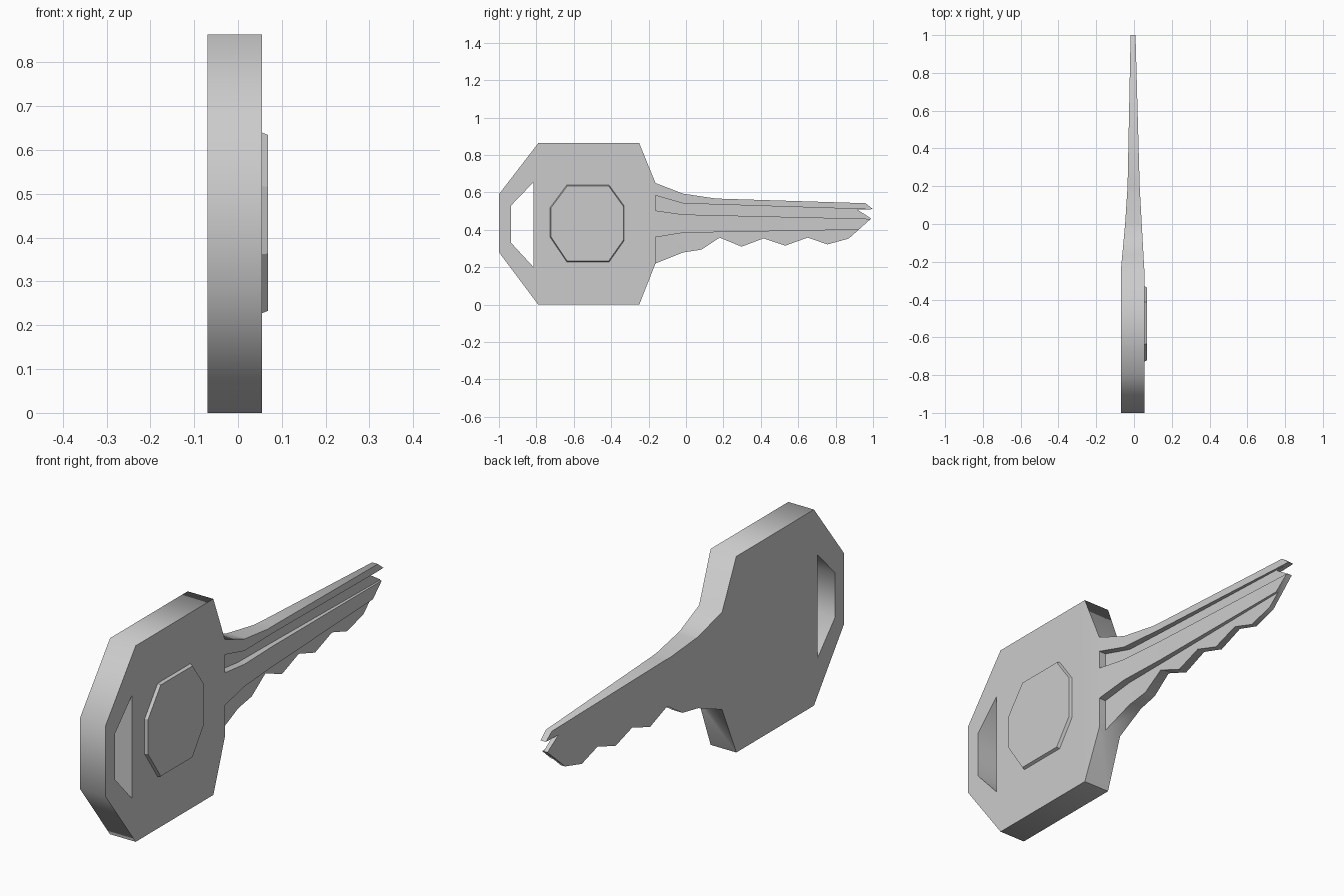
import bpy
import bmesh
import math

cube = bpy.data.objects.get("Cube")
if cube:
    bpy.data.objects.remove(cube, do_unlink=True)

metal = bpy.data.materials.new("grey metal")
metal.use_nodes = True
GREY = (0.6, 0.6, 0.6, 1)
metal.diffuse_color = GREY
metal.node_tree.nodes["Principled BSDF"].inputs["Base Color"].default_value = GREY

# Thickness taper along the key: y, back x, groove floor x, front x
TAPER = [(-0.25, -0.07, 0.02, 0.055), (0.0, -0.047, 0.01, 0.041),
         (0.2, -0.034, 0.007, 0.03), (1.0, -0.018, 0.0, 0.008)]
BACK, FLOOR, FRONT = 1, 2, 3


def level(column):
    """Surface height x as a function of y, straight between stations."""
    def height(y):
        if y <= TAPER[0][0]:
            return TAPER[0][column]
        for a, b in zip(TAPER, TAPER[1:]):
            if y <= b[0] or b is TAPER[-1]:
                t = (y - a[0]) / (b[0] - a[0])
                return a[column] + t * (b[column] - a[column])
    return height


def slab(name, outline, low, high):
    """Extrude a (y, z) outline sideways between two height functions."""
    bm = bmesh.new()
    bm.faces.new([bm.verts.new((0, y, z)) for y, z in outline])
    for station in TAPER[:-1]:
        bmesh.ops.bisect_plane(bm, geom=bm.verts[:] + bm.edges[:] + bm.faces[:],
                               dist=1e-4, plane_co=(0, station[0], 0),
                               plane_no=(0, 1, 0))
    base = bm.verts[:]
    made = bmesh.ops.extrude_face_region(bm, geom=bm.faces[:], use_keep_orig=True)
    for v in made["geom"]:
        if isinstance(v, bmesh.types.BMVert):
            v.co.x = high(v.co.y)
    for v in base:
        v.co.x = low(v.co.y)
    bmesh.ops.recalc_face_normals(bm, faces=bm.faces[:])
    mesh = bpy.data.meshes.new(name)
    bm.to_mesh(mesh)
    bm.free()
    mesh.materials.append(metal)
    obj = bpy.data.objects.new(name, mesh)
    bpy.context.collection.objects.link(obj)
    return obj


# Head and toothed blade with the split tip
head = [(-0.25, 0), (-0.79, 0), (-1, 0.28), (-1, 0.59), (-0.79, 0.863), (-0.25, 0.863)]
spine = [(-0.163, 0.65), (-0.015, 0.593), (0.16, 0.567), (0.96, 0.542)]
tip = [(1, 0.51), (0.915, 0.509), (0.99, 0.46), (0.87, 0.353)]
teeth = [(0.757, 0.322), (0.65, 0.358), (0.53, 0.315), (0.415, 0.354),
         (0.297, 0.31), (0.18, 0.358), (0.083, 0.294), (-0.015, 0.279), (-0.163, 0.22)]
body = slab("key_body", head + spine + tip + teeth, level(BACK), level(FRONT))

# Key ring hole, upper groove and recessed toothed edge
cuts = {
    "ring_hole_cutter": ([(-0.935, 0.33), (-0.935, 0.53), (-0.815, 0.655),
                          (-0.815, 0.2)], lambda y: -0.3),
    "groove_cutter": ([(-0.163, 0.583), (-0.015, 0.541), (1.05, 0.507),
                       (1.05, 0.457), (-0.015, 0.482), (-0.163, 0.503)], level(FLOOR)),
    "tooth_recess_cutter": ([(-0.163, 0.36), (-0.015, 0.384), (1.1, 0.404),
                             (1.1, -0.1), (-0.163, -0.1)], level(FLOOR)),
}
bpy.context.view_layer.objects.active = body
for name, (outline, low) in cuts.items():
    cutter = slab(name, outline, low, lambda y: 0.3)
    cutter.hide_render = True
    mod = body.modifiers.new(name, "BOOLEAN")
    mod.operation = "DIFFERENCE"
    mod.solver = "EXACT"
    mod.object = cutter
    bpy.ops.object.modifier_apply(modifier=mod.name)
    bpy.data.objects.remove(cutter, do_unlink=True)

# Rounded shading around the rim, crisp face edges
bpy.ops.object.select_all(action="DESELECT")
body.select_set(True)
bpy.ops.object.shade_smooth_by_angle(angle=math.radians(68))

# Raised eight-sided badge with a sloped edge
badge = slab("head_badge", [(-0.64, 0.645), (-0.408, 0.645), (-0.325, 0.53), (-0.325, 0.34),
                            (-0.408, 0.222), (-0.64, 0.222), (-0.733, 0.36), (-0.733, 0.52)],
             lambda y: 0.04, lambda y: 0.068)
cy, cz = -0.529, 0.434
for v in badge.data.vertices:
    if v.co.x > 0.06:
        v.co.y = cy + (v.co.y - cy) * 0.95
        v.co.z = cz + (v.co.z - cz) * 0.95
